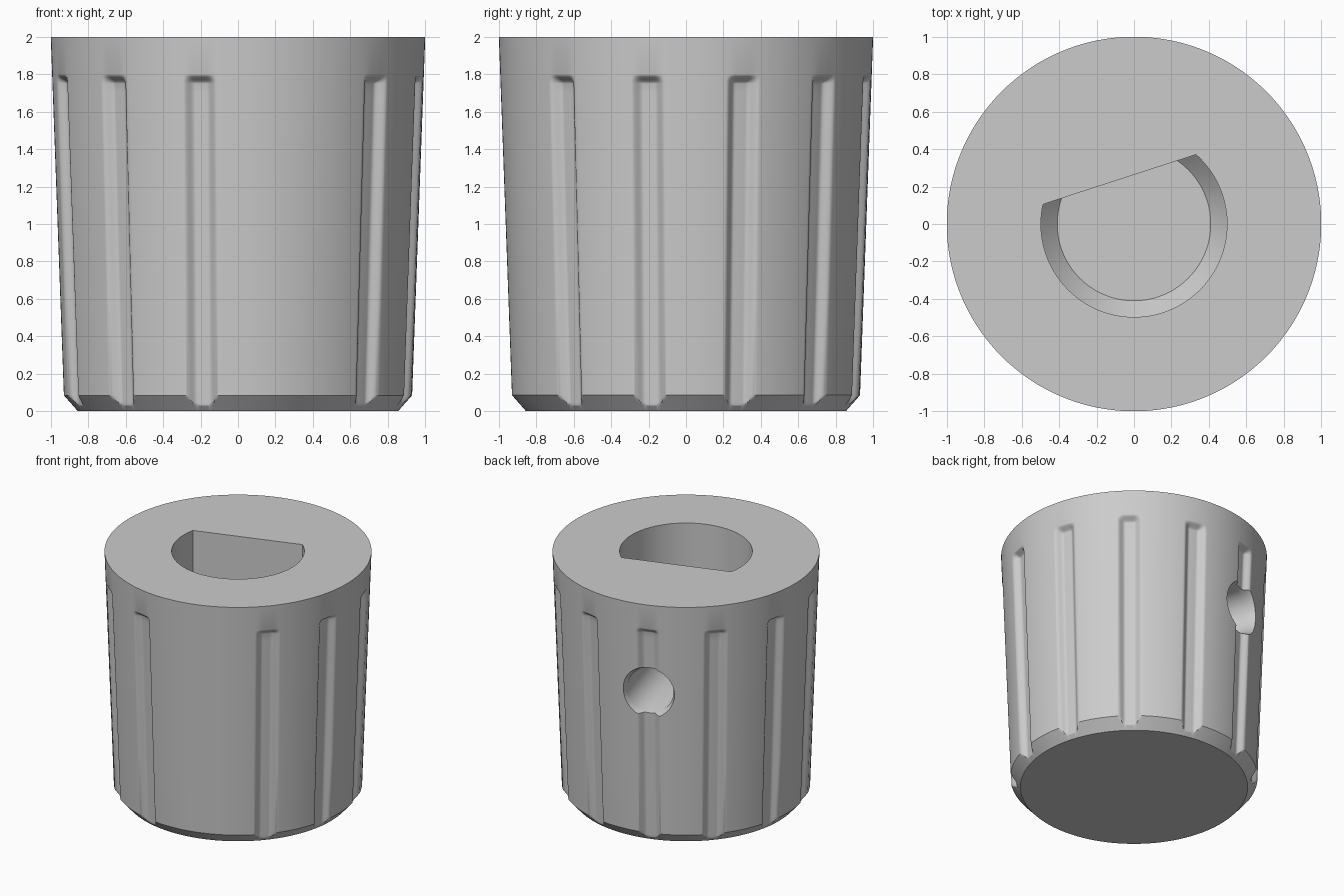
import bpy, bmesh, math
from mathutils import Matrix

cube = bpy.data.objects.get("Cube")
if cube:
    bpy.data.objects.remove(cube, do_unlink=True)

SCREW_ANGLE = math.radians(108)   # direction of the bore flat and screw hole
GROOVES = [SCREW_ANGLE + math.radians(30 * i) for i in range(12) if i != 6]
SEGMENTS = 720

grey = bpy.data.materials.new("plain grey")
grey.use_nodes = True
colour = (0.6, 0.6, 0.6, 1)
grey.diffuse_color = colour
grey.node_tree.nodes["Principled BSDF"].inputs["Base Color"].default_value = colour


def smoothstep(a, b, x):
    x = min(max((x - a) / (b - a), 0), 1)
    return x * x * (3 - 2 * x)


def loft(name, rings):
    """Skin equal-length closed rings and cap both ends."""
    bm = bmesh.new()
    loops = [[bm.verts.new(p) for p in ring] for ring in rings]
    for low, high in zip(loops, loops[1:]):
        for i in range(len(low)):
            j = (i + 1) % len(low)
            bm.faces.new((low[i], low[j], high[j], high[i]))
    bm.faces.new(loops[0][::-1])
    bm.faces.new(loops[-1])
    bmesh.ops.recalc_face_normals(bm, faces=bm.faces)
    mesh = bpy.data.meshes.new(name)
    bm.to_mesh(mesh)
    bm.free()
    mesh.materials.append(grey)
    obj = bpy.data.objects.new(name, mesh)
    bpy.context.collection.objects.link(obj)
    return obj


def arc(radius, z, start, end, count, closed=False):
    steps = count if closed else count - 1
    angles = [start + (end - start) * i / steps for i in range(count)]
    return [(radius * math.cos(a), radius * math.sin(a), z) for a in angles]


# Knob body: tapered side, bottom chamfer, eleven soft-edged grooves
def body_radius(angle, z):
    side = 0.93 + 0.07 * (z - 0.085) / 1.915
    chamfer = 0.855 + 0.075 * z / 0.085
    offset = min(abs(math.remainder(angle - g, math.tau)) for g in GROOVES) * side
    dip = 0.045 * (1 - smoothstep(0.035, 0.092, offset))
    dip *= 1 - smoothstep(1.75, 1.8, z)
    return min(side - dip, chamfer)


heights = [0, 0.03, 0.04, 0.05, 0.06, 0.07, 0.085, 0.6, 1.2, 1.7]
heights += [1.75 + 0.005 * i for i in range(11)] + [2]
rings = []
for z in heights:
    ring = []
    for i in range(SEGMENTS):
        a = math.tau * i / SEGMENTS
        r = body_radius(a, z)
        ring.append((r * math.cos(a), r * math.sin(a), z))
    rings.append(ring)
body = loft("knob_body", rings)


# D-shaped shaft bore with a chamfered floor
def d_ring(radius, z):
    half = math.acos(0.25 / radius)
    return arc(radius, z, SCREW_ANGLE + half, SCREW_ANGLE + math.tau - half, 72)


bore = loft("bore_cutter", [d_ring(0.41, 0.5), d_ring(0.497, 0.6), d_ring(0.497, 2.1)])

# Countersunk set screw hole through the side into the bore
profile = [(0.18, 0.1), (0.18, 0.905), (0.26, 1.09)]
screw = loft("screw_hole_cutter",
             [arc(r, z, 0, math.tau, 64, True) for r, z in profile])
screw.data.transform(Matrix.Translation((0, 0, 1.26))
                     @ Matrix.Rotation(SCREW_ANGLE, 4, "Z")
                     @ Matrix.Rotation(math.pi / 2, 4, "Y"))

# Cut, then shade smooth with crisp edges
bpy.context.view_layer.objects.active = body
body.select_set(True)
for cutter in (bore, screw):
    mod = body.modifiers.new(cutter.name, "BOOLEAN")
    mod.operation = "DIFFERENCE"
    mod.solver = "EXACT"
    mod.object = cutter
    bpy.ops.object.modifier_apply(modifier=mod.name)
    bpy.data.objects.remove(cutter, do_unlink=True)
bpy.ops.object.select_all(action="DESELECT")
body.select_set(True)
bpy.ops.object.shade_smooth_by_angle(angle=math.radians(30))
